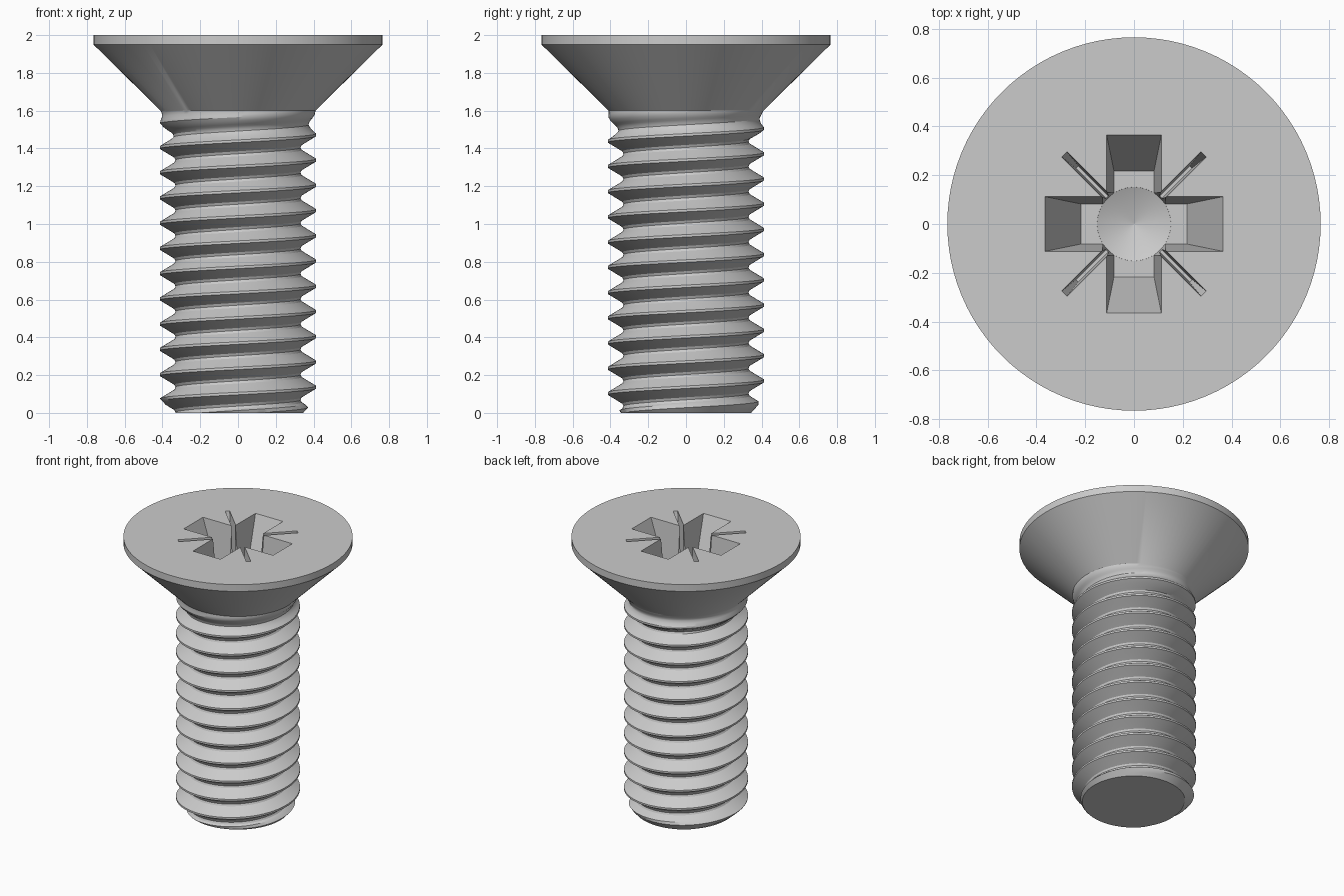
import bpy, bmesh, math

if "Cube" in bpy.data.objects:
    bpy.data.objects.remove(bpy.data.objects["Cube"])

N = 96                 # sides around the axis
PITCH = 0.1336
CREST_Z = 0.136        # crest height on the +x side
NECK_Z = 1.6
# half thread profile: (distance from crest in pitches, radius)
PROFILE = [(0, 0.414), (0.05, 0.414), (0.33, 0.352), (0.4, 0.337), (0.5, 0.331)]
STEPS = [-0.4, -0.33, -0.19, -0.05, 0.05, 0.19, 0.33, 0.4, 0.5]


def thread_radius(angle, z):
    u = (z - CREST_Z) / PITCH - angle / math.tau
    u = abs(u - round(u))
    r = PROFILE[-1][1]
    for (u0, r0), (u1, r1) in zip(PROFILE, PROFILE[1:]):
        if u <= u1:
            r = r0 + (r1 - r0) * (u - u0) / (u1 - u0)
            break
    t = min(max((z - 1.45) / (NECK_Z - 1.45), 0), 1)   # run-out under the head
    r += (0.41 - r) * t
    return min(r, 0.345 + z * 0.9)                     # chamfered tip


def make_screw():
    bm = bmesh.new()
    offsets = [k + s for k in range(-3, 13) for s in STEPS]
    columns = []
    for i in range(N + 1):
        a = math.tau * i / N
        pts = []
        for o in offsets:
            z = min(max(CREST_Z + PITCH * (o + i / N), 0), NECK_Z)
            pts.append((thread_radius(a, z), z))
        pts += [(0.41, NECK_Z), (0.765, 1.95), (0.765, 2.0)]
        columns.append([bm.verts.new((r * math.cos(a), r * math.sin(a), z)) for r, z in pts])
    for c0, c1 in zip(columns, columns[1:]):
        for j in range(len(c0) - 1):
            bm.faces.new((c0[j], c1[j], c1[j + 1], c0[j + 1]))
    bmesh.ops.remove_doubles(bm, verts=bm.verts, dist=1e-5)
    # flat tip and flat head top
    bmesh.ops.holes_fill(bm, edges=[e for e in bm.edges if e.is_boundary], sides=0)
    bmesh.ops.recalc_face_normals(bm, faces=bm.faces)
    return to_object(bm, "countersunk_screw")


def to_object(bm, name):
    me = bpy.data.meshes.new(name)
    bm.to_mesh(me)
    bm.free()
    ob = bpy.data.objects.new(name, me)
    bpy.context.collection.objects.link(ob)
    return ob


def loft_cutter(name, loops):
    """Closed solid through matching loops of points, listed top to bottom."""
    bm = bmesh.new()
    rings = [[bm.verts.new(p) for p in loop] for loop in loops]
    n = len(rings[0])
    for a, b in zip(rings, rings[1:]):
        for i in range(n):
            bm.faces.new((a[i], a[(i + 1) % n], b[(i + 1) % n], b[i]))
    bm.faces.new(rings[0])
    bm.faces.new(rings[-1])
    bmesh.ops.recalc_face_normals(bm, faces=bm.faces)
    return to_object(bm, name)


def bar(name, angle, top, bottom, depth):
    """Tapered bar; top and bottom are (half length, half width)."""
    loops = []
    for z in (2.02, 2 - depth):
        t = (2 - z) / depth
        l, w = (p + (q - p) * t for p, q in zip(top, bottom))
        c, s = math.cos(angle), math.sin(angle)
        loops.append([(x * c - y * s, x * s + y * c, z)
                      for x, y in ((l, w), (-l, w), (-l, -w), (l, -w))])
    return loft_cutter(name, loops)


def disc(r, z, n=48):
    return [(r * math.cos(math.tau * (i + .5) / n), r * math.sin(math.tau * (i + .5) / n), z)
            for i in range(n)]


screw = make_screw()

# cross recess, thin diagonal marks and conical centre
cutters = [loft_cutter("core_cutter", [disc(0.172, 2.02), disc(0.151, 1.615), disc(0.003, 1.55)])]
for k in range(2):
    cutters.append(bar("arm_cutter", k * math.pi / 2, (0.364, 0.112), (0.217, 0.082), 0.38))
    cutters.append(bar("mark_cutter", math.pi / 4 + k * math.pi / 2, (0.404, 0.015), (0.33, 0.007), 0.3))

bpy.context.view_layer.objects.active = screw
screw.select_set(True)
for c in cutters:
    c.hide_render = True
    mod = screw.modifiers.new("recess", 'BOOLEAN')
    mod.operation = 'DIFFERENCE'
    mod.solver = 'EXACT'
    mod.object = c
    bpy.ops.object.modifier_apply(modifier=mod.name)
for c in cutters:
    bpy.data.objects.remove(c)

bpy.ops.object.shade_smooth_by_angle(angle=math.radians(30))
